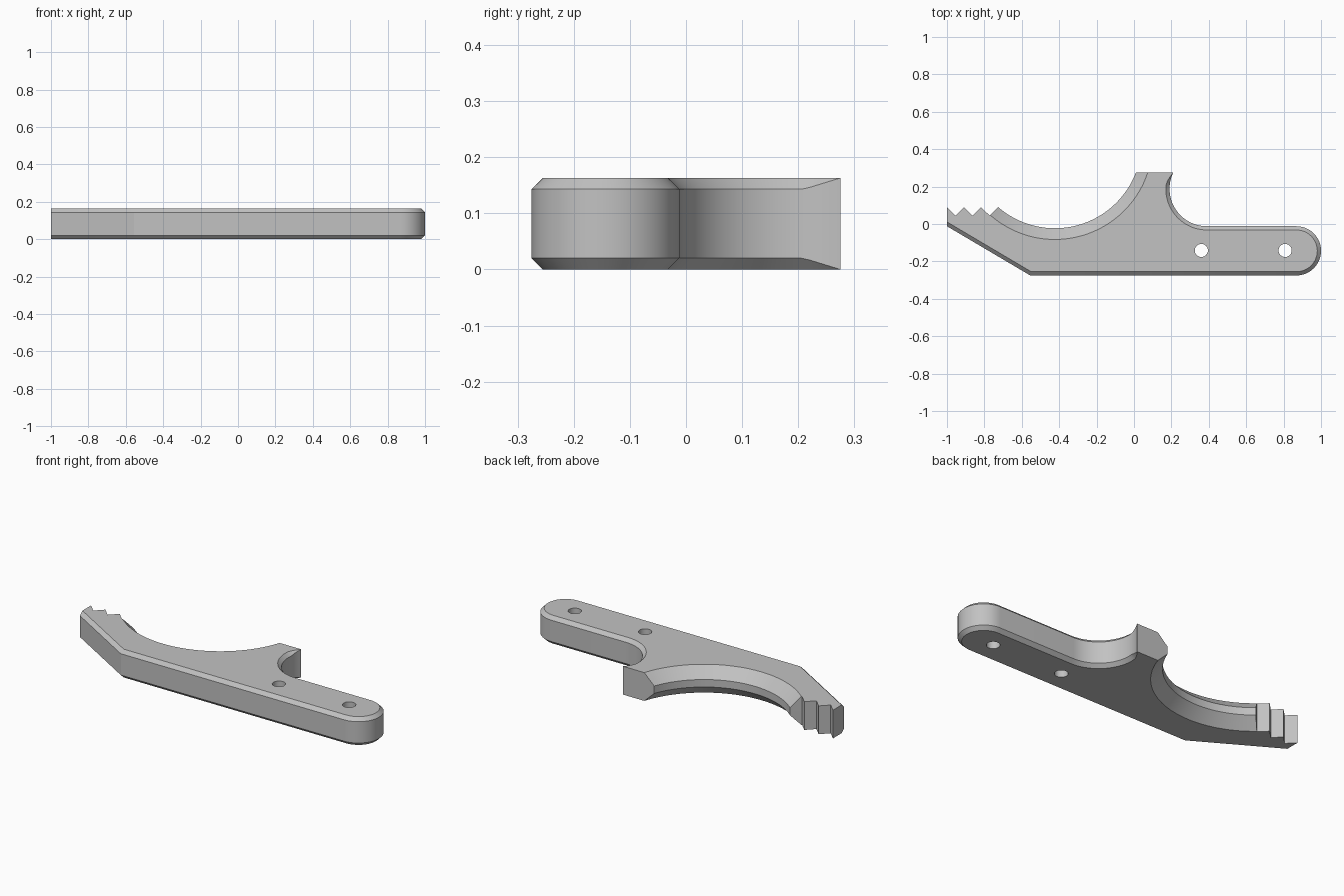
import bpy, bmesh, math

if "Cube" in bpy.data.objects:
    bpy.data.objects.remove(bpy.data.objects["Cube"])

H = 0.163           # plate thickness
C = 0.02            # small chamfer
BIG = 0.06          # wide chamfer of the large hollow

# Outline stations: (outer point, inset point, chamfer)
stations = []


def add(outer, inset=None, c=0.0):
    stations.append((outer, inset or outer, c))


def polar(centre, r, deg):
    a = math.radians(deg)
    return (centre[0] + r * math.cos(a), centre[1] + r * math.sin(a))


def arc(centre, r, a0, a1, n, chamfer, side, first=None, last=None):
    """Arc with chamfer; side is +1 if the material lies outside the circle."""
    for i in range(n + 1):
        deg = a0 + (a1 - a0) * i / n
        p = polar(centre, r, deg)
        c = chamfer(p)
        q = polar(centre, r + side * c, deg)
        if i == 0 and first:
            q = first
        if i == n and last:
            q = last
        add(p, q, c)


# Sloped front edge
add((-1, -0.012), (-1, 0.0112), C)
add((-0.555, -0.275), (-0.5495, -0.255), C)
# Rounded handle end
arc((0.8685, -0.1435), 0.1315, -90, 90, 24, lambda p: C, -1)
# Fillet up to the post, chamfer fading out near the tip
arc((0.39, 0.188), 0.2, 270, 154.2, 28,
    lambda p: C * max(0.0, min(1.0, (0.275 - p[1]) / 0.065)), 1)
# Large hollow
hollow = (-0.423, 0.441)
arc(hollow, 0.4637, math.degrees(math.atan2(-0.166, 0.433)),
    math.degrees(math.atan2(-0.351, -0.303)), 48, lambda p: BIG, 1,
    first=(0.0735, 0.275), last=(-0.7685, 0.0475))
# Teeth
for i in range(1, 7):
    add((-0.726 - 0.0456 * i if i < 6 else -1, 0.0445 if i % 2 else 0.09))

# Plate body: four stacked rings with caps
bm = bmesh.new()
rings = []
for level in range(4):
    ring = []
    for outer, inset, c in stations:
        x, y = outer if level in (1, 2) else inset
        ring.append(bm.verts.new((x, y, (0, c, H - c, H)[level])))
    rings.append(ring)
n = len(stations)
for a, b in zip(rings, rings[1:]):
    for i in range(n):
        j = (i + 1) % n
        bm.faces.new((a[i], a[j], b[j], b[i]))
bm.faces.new(rings[0][::-1])
bm.faces.new(rings[3])
bmesh.ops.remove_doubles(bm, verts=bm.verts, dist=0.0004)
bmesh.ops.recalc_face_normals(bm, faces=bm.faces)
mesh = bpy.data.meshes.new("lever_plate")
bm.to_mesh(mesh)
bm.free()
plate = bpy.data.objects.new("lever_plate", mesh)
bpy.context.collection.objects.link(plate)

grey = bpy.data.materials.new("plain grey")
grey.diffuse_color = (0.54, 0.54, 0.54, 1)
grey.use_nodes = True
grey.node_tree.nodes["Principled BSDF"].inputs["Base Color"].default_value = grey.diffuse_color
mesh.materials.append(grey)

# Two bolt holes
for x in (0.36, 0.808):
    bpy.ops.mesh.primitive_cylinder_add(vertices=32, radius=0.035, depth=0.5,
                                        location=(x, -0.1415, H / 2))
    cutter = bpy.context.object
    cutter.name = "hole_cutter"
    cutter.hide_render = True
    cutter.data.materials.append(grey)
    bpy.ops.object.select_all(action='DESELECT')
    plate.select_set(True)
    bpy.context.view_layer.objects.active = plate
    mod = plate.modifiers.new("hole", 'BOOLEAN')
    mod.operation = 'DIFFERENCE'
    mod.solver = 'EXACT'
    mod.object = cutter
    bpy.ops.object.modifier_apply(modifier=mod.name)
    bpy.data.objects.remove(cutter, do_unlink=True)

bpy.ops.object.shade_smooth_by_angle(angle=math.radians(25))
